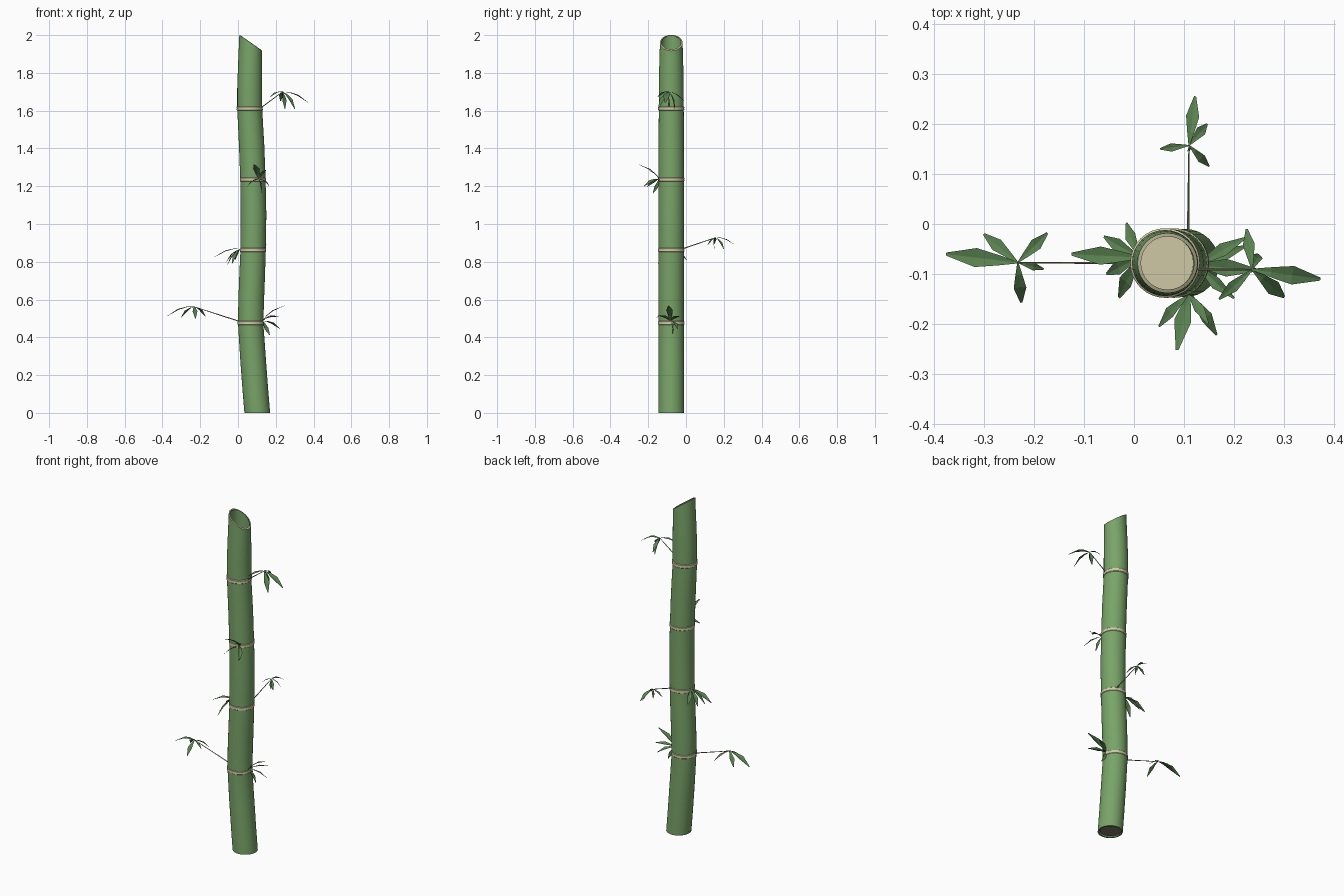
import bpy, bmesh, math
from mathutils import Vector

if "Cube" in bpy.data.objects:
    bpy.data.objects.remove(bpy.data.objects["Cube"])

N = 32
CY = -0.078


def material(name, rgb):
    m = bpy.data.materials.new(name)
    m.diffuse_color = (*rgb, 1)
    m.use_nodes = True
    m.node_tree.nodes["Principled BSDF"].inputs["Base Color"].default_value = m.diffuse_color
    return m


GREEN = material("stalk_green", (0.19, 0.37, 0.14))
LEAF = material("leaf_green", (0.10, 0.22, 0.08))
CREAM = material("cream", (0.62, 0.58, 0.38))
TWIG = material("twig_brown", (0.28, 0.28, 0.17))
BROWN = material("base_brown", (0.22, 0.18, 0.13))


def finish(name, bm, mat, smooth=True):
    me = bpy.data.meshes.new(name)
    bm.to_mesh(me)
    bm.free()
    ob = bpy.data.objects.new(name, me)
    bpy.context.collection.objects.link(ob)
    me.materials.append(mat)
    if smooth:
        bpy.ops.object.select_all(action='DESELECT')
        ob.select_set(True)
        bpy.context.view_layer.objects.active = ob
        bpy.ops.object.shade_smooth_by_angle(angle=math.radians(35))
    return ob


def loft(name, rings, mat, cap_start=False, cap_end=False):
    """rings: (centre x, z, radius, slope of the ring along x)"""
    bm = bmesh.new()
    rows = []
    for cx, z, r, slope in rings:
        row = []
        for i in range(N):
            a = 2 * math.pi * i / N
            dx = r * math.cos(a)
            row.append(bm.verts.new((cx + dx, CY + r * math.sin(a), z + slope * dx)))
        rows.append(row)
    for a, b in zip(rows, rows[1:]):
        for i in range(N):
            j = (i + 1) % N
            bm.faces.new((a[i], a[j], b[j], b[i]))
    if cap_start:
        bm.faces.new(rows[0][::-1])
    if cap_end:
        bm.faces.new(rows[-1])
    return finish(name, bm, mat)


# Gently swaying hollow stalk, cut at a slant on top
CUT = -0.7
stalk = [(0.092, 0.012, 0.060, 0), (0.102, 0.0, 0.060, 0), (0.102, 0.0, 0.068, 0),
         (0.092, 0.12, 0.068, 0), (0.080, 0.28, 0.068, 0), (0.067, 0.475, 0.067, 0),
         (0.070, 0.60, 0.068, 0), (0.075, 0.73, 0.068, 0), (0.080, 0.86, 0.067, 0),
         (0.082, 1.05, 0.068, 0), (0.079, 1.235, 0.067, 0), (0.072, 1.42, 0.067, 0),
         (0.062, 1.61, 0.066, 0), (0.062, 1.72, 0.066, 0), (0.064, 1.82, 0.064, -0.2),
         (0.067, 1.959, 0.060, CUT)]
loft("stalk", stalk, GREEN)
loft("stalk_inner_wall", [(0.067, 1.959, 0.053, CUT), (0.062, 1.63, 0.056, 0)], GREEN)
loft("cut_rim", [(0.067, 1.959, 0.060, CUT), (0.067, 1.961, 0.053, CUT)], CREAM)
loft("inner_floor", [(0.062, 1.62, 0.057, 0), (0.062, 1.63, 0.057, 0)], CREAM, True, True)
loft("base_disc", [(0.102, 0.010, 0.062, 0), (0.102, 0.014, 0.062, 0)], BROWN, True, True)

# Raised bands at the nodes
for k, (cx, z) in enumerate([(0.067, 0.476), (0.080, 0.862), (0.079, 1.235), (0.062, 1.612)]):
    loft(f"node_band_{k}", [(cx, z - 0.011, 0.066, 0), (cx, z - 0.008, 0.0695, 0),
                            (cx, z, 0.0685, 0), (cx, z + 0.008, 0.0695, 0),
                            (cx, z + 0.011, 0.066, 0)], CREAM)


def twig(name, a, b):
    """Thin tapering branch from a to b."""
    a, b = Vector(a), Vector(b)
    bm = bmesh.new()
    bmesh.ops.create_cone(bm, segments=6, radius1=0.0028, radius2=0.0016,
                          depth=(b - a).length, cap_ends=True)
    q = (b - a).to_track_quat('Z', 'Y')
    for v in bm.verts:
        v.co = q @ v.co + (a + b) / 2
    finish(name, bm, TWIG)


def tuft(name, base, tips, axis):
    """Fan of pointed, slightly folded and arched leaves around an axis."""
    base, axis = Vector(base), Vector(axis).normalized()
    bm = bmesh.new()
    for t in tips:
        d = Vector(t) - base
        length = d.length
        side = d.cross(axis).normalized()
        up = side.cross(d).normalized()
        rows = []
        for f, w, lift in ((0, 0.012, 0), (0.25, 0.07, 0.07), (0.55, 0.125, 0.08), (1, 0.02, 0)):
            c = base + d * f + up * lift * length
            e = side * w * length
            fold = up * w * length * 0.25
            rows.append([bm.verts.new(p) for p in (c - e + fold, c, c + e + fold)])
        for a, b in zip(rows, rows[1:]):
            for i in (0, 1):
                bm.faces.new((a[i], a[i + 1], b[i + 1], b[i]))
    finish(name, bm, LEAF, smooth=False)


# Branches
twig("lower_left_branch", (0.0, -0.078, 0.487), (-0.232, -0.077, 0.562))
twig("rear_branch", (0.108, -0.02, 0.868), (0.110, 0.157, 0.928))
twig("upper_right_branch", (0.12, -0.09, 1.614), (0.236, -0.091, 1.70))

# Leaf tufts: base, leaf tips, axis
tuft("lower_left_leaves", (-0.232, -0.077, 0.562),
     [(-0.375, -0.06, 0.512), (-0.30, -0.02, 0.505), (-0.173, -0.018, 0.51),
      (-0.225, -0.157, 0.50), (-0.18, -0.09, 0.53)], (0, 0, 1))
tuft("lower_right_leaves", (0.130, -0.082, 0.487),
     [(0.246, -0.092, 0.567), (0.222, -0.028, 0.51), (0.20, -0.148, 0.515),
      (0.222, -0.045, 0.445), (0.168, -0.072, 0.412)], (-0.5, 0, 1))
tuft("rear_leaves", (0.110, 0.157, 0.928),
     [(0.122, 0.255, 0.892), (0.052, 0.150, 0.895), (0.146, 0.20, 0.868),
      (0.15, 0.115, 0.888), (0.112, 0.15, 0.87)], (0, 0, 1))
tuft("middle_left_leaves", (0.014, -0.067, 0.868),
     [(-0.125, -0.06, 0.825), (-0.06, -0.025, 0.80), (-0.015, 0.002, 0.81),
      (-0.03, -0.147, 0.79), (-0.055, -0.10, 0.785)], (-0.3, 0, 1))
tuft("front_leaves", (0.110, -0.142, 1.238),
     [(0.086, -0.252, 1.315), (0.05, -0.205, 1.198), (0.165, -0.222, 1.20),
      (0.148, -0.20, 1.285), (0.122, -0.175, 1.163)], (0, 0.5, 1))
tuft("upper_right_leaves", (0.236, -0.091, 1.70),
     [(0.372, -0.11, 1.642), (0.225, -0.01, 1.65), (0.170, -0.15, 1.672),
      (0.30, -0.146, 1.61), (0.248, -0.06, 1.61)], (0, 0, 1))
